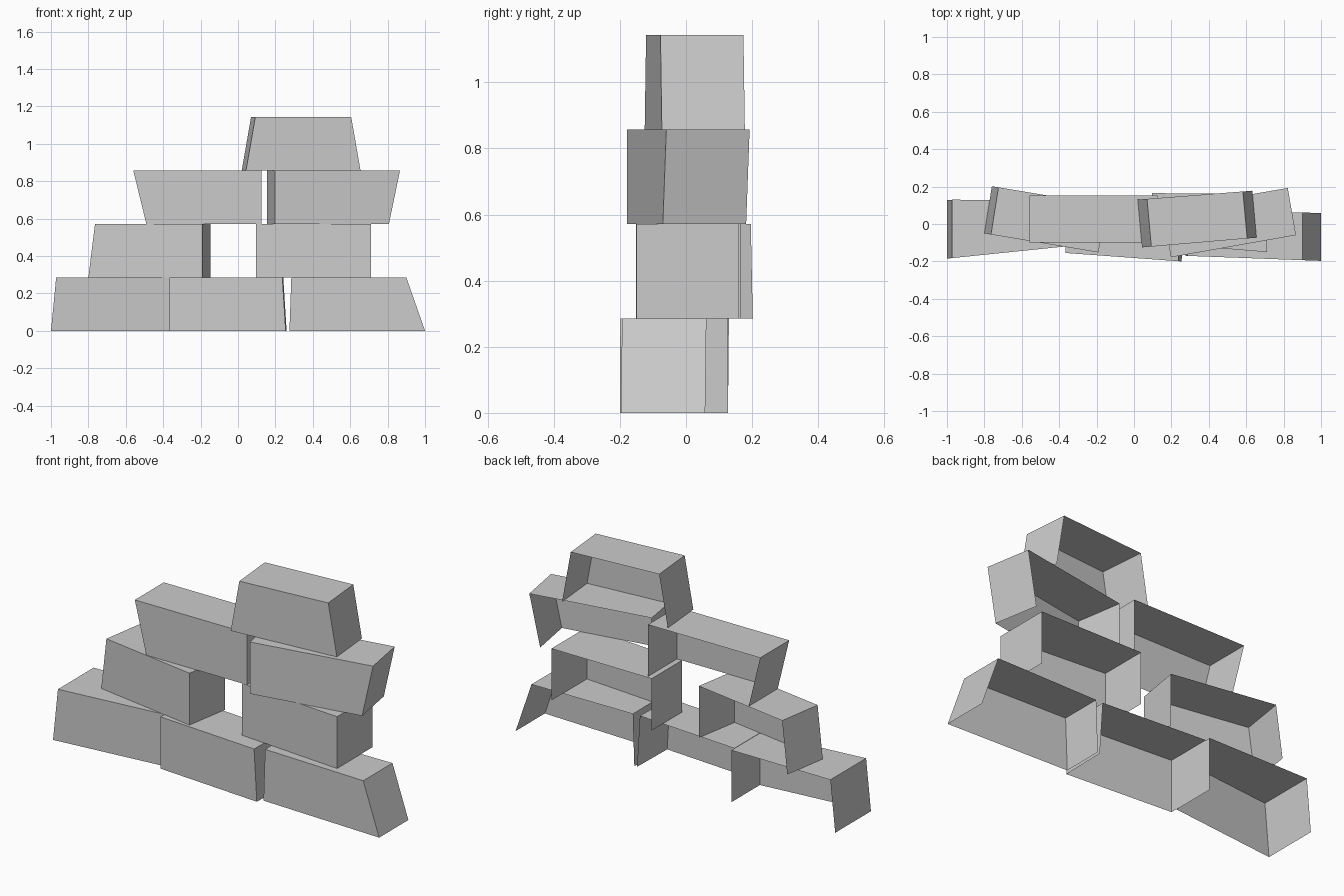
import bpy
import bmesh
from mathutils import Vector

cube = bpy.data.objects.get("Cube")
if cube:
    bpy.data.objects.remove(cube, do_unlink=True)

GREY = (0.6, 0.6, 0.6, 1.0)
stone = bpy.data.materials.new("stone_grey")
stone.use_nodes = True
stone.diffuse_color = GREY
stone.node_tree.nodes["Principled BSDF"].inputs["Base Color"].default_value = GREY

COURSE = 0.286  # height of one row of blocks


def block(name, row, front_left, front_right, back_right, back_left, taper=(0, 0)):
    """Shell block open at back and bottom; taper draws the top in at each end."""
    plan = [Vector((x, y, row * COURSE)) for x, y in
            (front_left, front_right, back_right, back_left)]
    along = (plan[1] - plan[0]).normalized()
    shifts = (taper[0], -taper[1], -taper[1], taper[0])
    bm = bmesh.new()
    low = [bm.verts.new(p) for p in plan]
    high = [bm.verts.new(p + along * s + Vector((0, 0, COURSE)))
            for p, s in zip(plan, shifts)]
    for a, b in ((0, 1), (1, 2), (3, 0)):  # front and both ends
        bm.faces.new((low[a], low[b], high[b], high[a]))
    bm.faces.new(high)
    mesh = bpy.data.meshes.new(name)
    bm.to_mesh(mesh)
    bm.free()
    mesh.materials.append(stone)
    bpy.context.collection.objects.link(bpy.data.objects.new(name, mesh))


# Bottom row
block("bottom_block_right", 0, (-1, -.185), (-.367, -.12), (-.367, .127), (-1, .127), (.028, 0))
block("bottom_block_middle", 0, (-.365, -.155), (.255, -.2), (.26, .055), (-.365, .1), (0, .018))
block("bottom_block_left", 0, (.275, -.17), (1, -.197), (1, .058), (.275, .058), (.01, .1))

# Second row
block("second_block_right", 1, (-.8, -.05), (-.19, -.152), (-.148, .1), (-.76, .202), (.036, 0))
block("second_block_left", 1, (.095, -.1), (.71, -.15), (.71, .16), (.095, .165))

# Third row, ends leaning outward
block("third_block_right", 2, (-.49, -.1), (.125, -.1), (.125, .153), (-.49, .153), (-.07, 0))
block("third_block_left", 2, (.197, -.178), (.807, -.07), (.763, .182), (.155, .078), (0, -.06))

# Top block
block("top_block", 3, (.043, -.125), (.655, -.073), (.632, .178), (.02, .13), (.05, .05))
